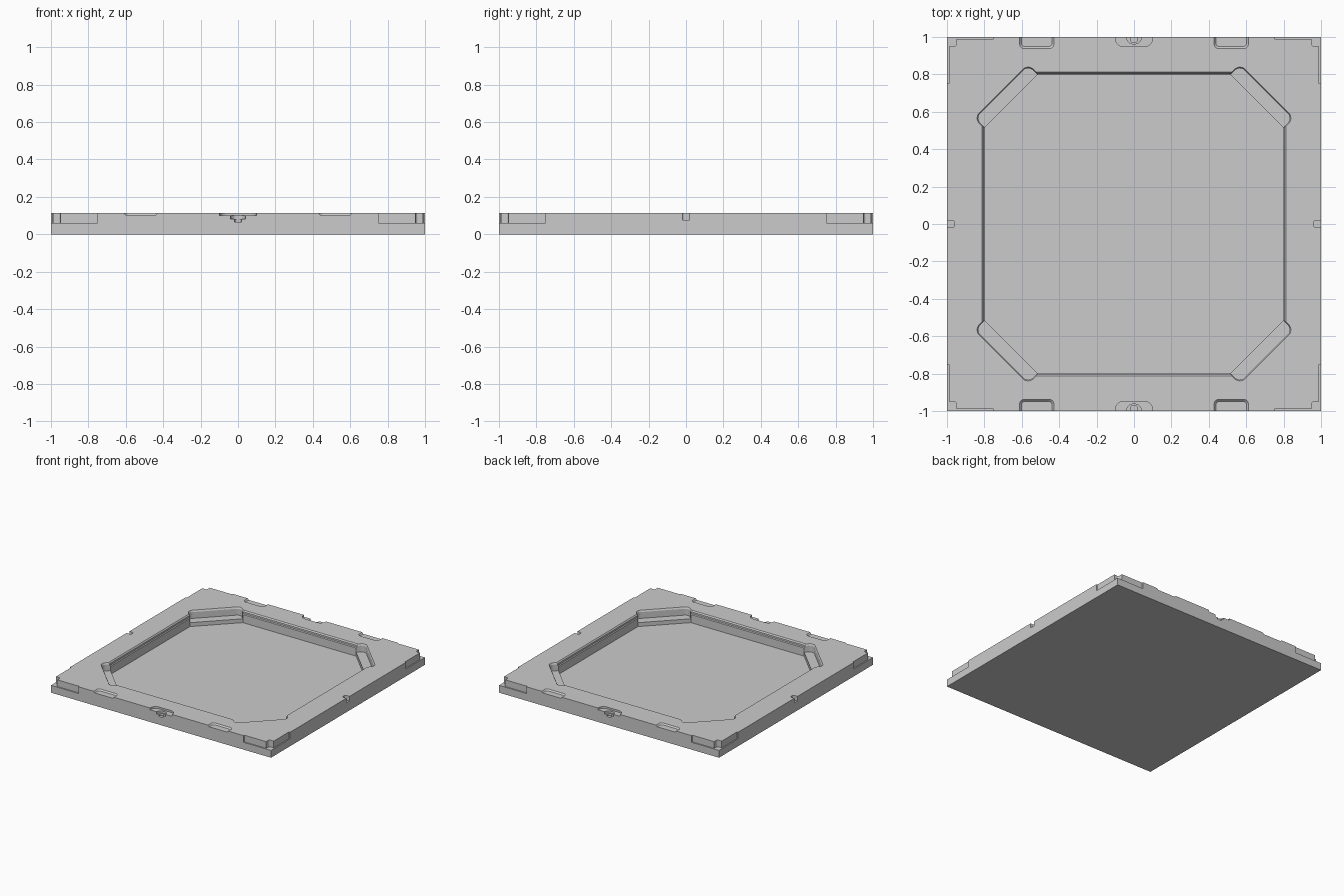
import bpy, bmesh, math

if "Cube" in bpy.data.objects:
    bpy.data.objects.remove(bpy.data.objects["Cube"])

TOP = 0.115
OVER = 0.2   # cutters poke out above the tile


def loft(name, rings):
    """Closed solid through rings given as (outline points, z)."""
    bm = bmesh.new()
    loops = [[bm.verts.new((x, y, z)) for x, y in pts] for pts, z in rings]
    n = len(loops[0])
    bm.faces.new(loops[0][::-1])
    bm.faces.new(loops[-1])
    for a, b in zip(loops, loops[1:]):
        for i in range(n):
            j = (i + 1) % n
            bm.faces.new((a[i], a[j], b[j], b[i]))
    bmesh.ops.recalc_face_normals(bm, faces=bm.faces)
    me = bpy.data.meshes.new(name)
    bm.to_mesh(me)
    bm.free()
    ob = bpy.data.objects.new(name, me)
    bpy.context.collection.objects.link(ob)
    return ob


def rounded(cx, cy, hx, hy, r, turn=0.0, seg=6):
    """Rounded rectangle outline, rotated about the origin by turn."""
    pts = []
    for k, (sx, sy) in enumerate(((1, 1), (-1, 1), (-1, -1), (1, -1))):
        for i in range(seg + 1):
            a = math.pi / 2 * (k + i / seg)
            x = cx + sx * (hx - r) + r * math.cos(a)
            y = cy + sy * (hy - r) + r * math.sin(a)
            pts.append((x * math.cos(turn) - y * math.sin(turn),
                        x * math.sin(turn) + y * math.cos(turn)))
    return pts


def octagon(h, c):
    return [(h, -c), (h, c), (c, h), (-c, h), (-h, c), (-h, -c), (-c, -h), (c, -h)]


def cut(target, rings):
    cutter = loft("cutter", rings)
    cutter.hide_render = True
    mod = target.modifiers.new("cut", 'BOOLEAN')
    mod.operation = 'DIFFERENCE'
    mod.solver = 'EXACT'
    mod.object = cutter
    bpy.context.view_layer.objects.active = target
    bpy.ops.object.modifier_apply(modifier=mod.name)
    bpy.data.objects.remove(cutter, do_unlink=True)


def pocket(target, outline, z):
    cut(target, [(outline, z), (outline, OVER)])


# Slab
square = [(-1, -1), (1, -1), (1, 1), (-1, 1)]
tile = loft("floor_tile", [(square, 0), (square, TOP)])

# Octagonal well with a stepped, bevelled lip
cut(tile, [(octagon(0.798, 0.515), 0.018), (octagon(0.798, 0.515), 0.085),
           (octagon(0.804, 0.518), 0.091), (octagon(0.804, 0.518), 0.105),
           (octagon(0.812, 0.522), TOP), (octagon(0.812, 0.522), OVER)])

# Rounded slots on the four diagonals
for k in range(4):
    turn = math.pi / 4 + k * math.pi / 2
    slot = lambda g: rounded(0.9425, 0, 0.0625 + g, 0.205 + g, 0.04 + g, turn)
    cut(tile, [(slot(-0.006), 0.05), (slot(-0.006), 0.102), (slot(0), TOP), (slot(0), OVER)])

for s in (-1, 1):
    # Edge latches on front and back
    for x in (-0.52, 0.52):
        cut(tile, [(rounded(x, s, 0.082, 0.052, 0.02), 0.104),
                   (rounded(x, s, 0.092, 0.062, 0.025), TOP),
                   (rounded(x, s, 0.092, 0.062, 0.025), OVER)])
    # Centre fastener recess, stepped down twice
    pocket(tile, rounded(0, s, 0.10, 0.052, 0.045), 0.10)
    pocket(tile, rounded(0, s, 0.04, 0.037, 0.036), 0.082)
    pocket(tile, rounded(0, s, 0.02, 0.03, 0.0195), 0.067)
    # Side locating notches
    pocket(tile, rounded(s, 0, 0.04, 0.019, 0.012), 0.077)
    # Corner rebates: square post hole plus shallow relief on both edges
    for t in (-1, 1):
        pocket(tile, rounded(s, t, 0.05, 0.05, 0.012), 0.06)
        pocket(tile, rounded(s, t, 0.25, 0.01, 0.001, seg=1), 0.06)
        pocket(tile, rounded(s, t, 0.01, 0.25, 0.001, seg=1), 0.06)
